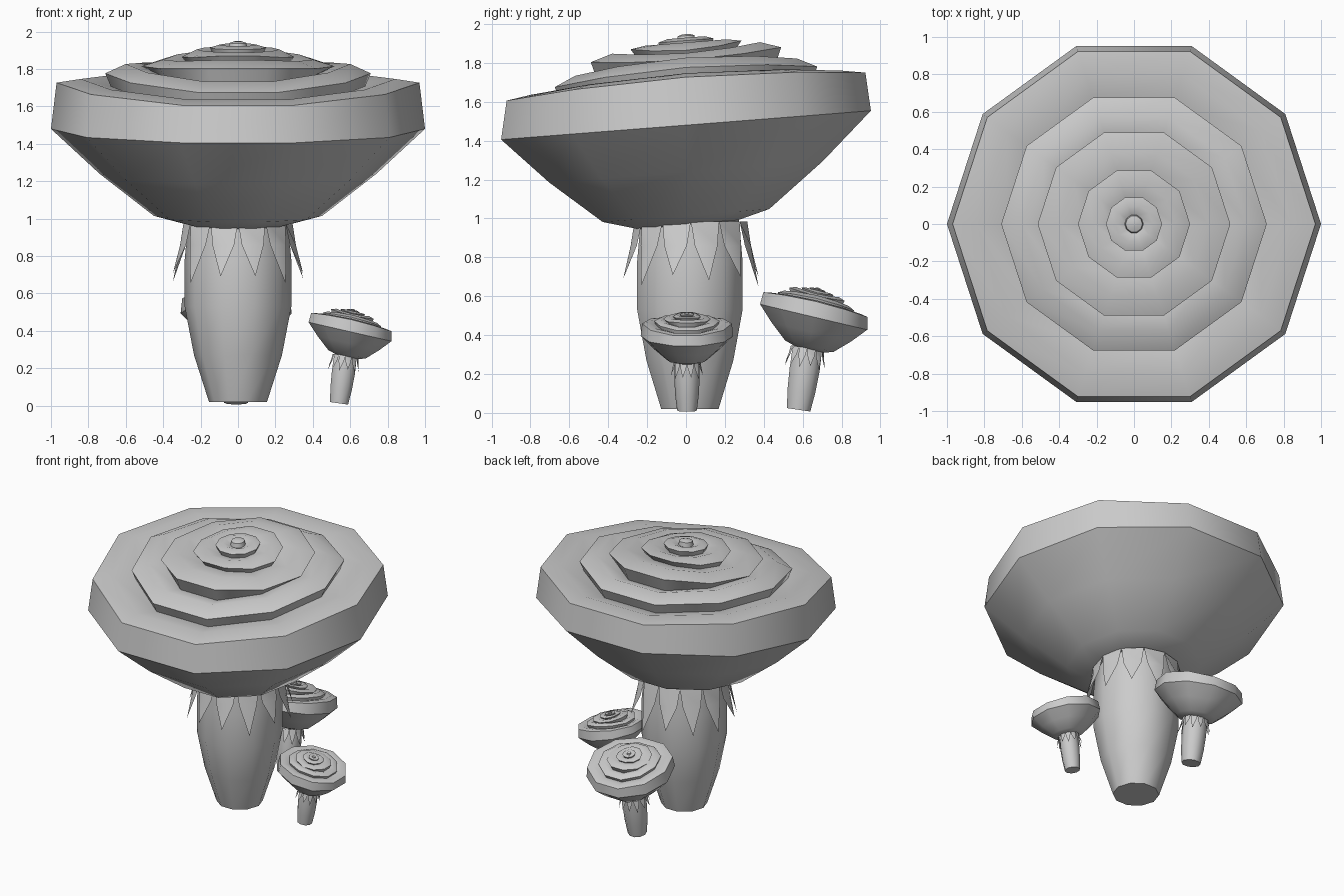
import bpy, bmesh, math
from mathutils import Matrix

if "Cube" in bpy.data.objects:
    bpy.data.objects.remove(bpy.data.objects["Cube"])

SIDES = 10


def make(name, verts, faces, matrix, angle):
    mesh = bpy.data.meshes.new(name)
    mesh.from_pydata(verts, [], faces)
    bm = bmesh.new()
    bm.from_mesh(mesh)
    bmesh.ops.recalc_face_normals(bm, faces=bm.faces)
    bm.to_mesh(mesh)
    bm.free()
    obj = bpy.data.objects.new(name, mesh)
    bpy.context.collection.objects.link(obj)
    obj.matrix_world = matrix
    bpy.ops.object.select_all(action='DESELECT')
    obj.select_set(True)
    bpy.context.view_layer.objects.active = obj
    bpy.ops.object.shade_smooth_by_angle(angle=math.radians(angle))
    return obj


def lathe(name, profile, matrix, y_off=0.0, slope=0.0, wobble=None, angle=50):
    """Revolve (radius, height) points into a ten-sided solid with capped ends."""
    verts, faces = [], []
    for k, (r, z) in enumerate(profile):
        for i in range(SIDES):
            a = math.tau * i / SIDES
            x, y = r * math.cos(a), r * math.sin(a)
            dz = slope * y + (wobble(k, a) if wobble else 0)
            verts.append((x, y + y_off, z + dz))
    for k in range(len(profile) - 1):
        for i in range(SIDES):
            j = (i + 1) % SIDES
            b, t = k * SIDES, (k + 1) * SIDES
            faces.append((b + i, b + j, t + j, t + i))
    faces.append(tuple(range(SIDES)))
    faces.append(tuple(range(len(verts) - SIDES, len(verts))))
    return make(name, verts, faces, matrix, angle)


# Layered cap: underside, bulging outer rim, then nested petal rings
CAP = [(0.26, 0.965), (0.45, 1.015), (0.74, 1.24), (1.0, 1.48),
       (0.97, 1.70), (0.84, 1.72), (0.68, 1.68),
       (0.71, 1.75), (0.60, 1.80), (0.48, 1.77),
       (0.515, 1.83), (0.40, 1.865), (0.27, 1.84),
       (0.30, 1.88), (0.22, 1.905), (0.135, 1.88),
       (0.15, 1.915), (0.10, 1.93), (0.05, 1.91),
       (0.045, 1.94), (0.02, 1.948)]


def petal_wave(k, a):
    if 4 <= k <= 9:
        return 0.027 * math.cos(2 * a)
    if 10 <= k <= 13:
        return -0.015 * math.cos(2 * a)
    return 0


def calyx(name, matrix, count=12):
    """Ring of pointed leaves hanging under the cap."""
    verts, faces = [], []
    for i in range(count):
        a = math.tau * (i + 0.5) / count
        h = math.pi / count
        drop = 0.03 * math.sin(i * 2.4)
        pts = [(0.29, a - h, 0.985), (0.29, a + h, 0.985),
               (0.31, a + h * 0.75, 0.86), (0.36, a, 0.68 + drop),
               (0.31, a - h * 0.75, 0.86), (0.32, a, 0.86)]
        n = len(verts)
        verts += [(r * math.cos(t), r * math.sin(t) + 0.025, z) for r, t, z in pts]
        faces += [(n, n + 1, n + 2, n + 5), (n, n + 5, n + 4),
                  (n + 5, n + 2, n + 3), (n + 4, n + 5, n + 3)]
    return make(name, verts, faces, matrix, 30)


def mushroom(prefix, base, scale, stretch, turn, lean, stem):
    m = (Matrix.Translation(base)
         @ Matrix.Rotation(math.radians(turn), 4, 'Z')
         @ Matrix.Rotation(math.radians(lean), 4, 'X')
         @ Matrix.Diagonal((scale, scale, scale * stretch, 1)))
    lathe(prefix + "_stem", stem, m, y_off=0.02)
    lathe(prefix + "_cap", CAP, m, slope=0.078, wobble=petal_wave)
    calyx(prefix + "_calyx", m)


# One large mushroom and two small leaning ones
BIG_STEM = [(0.155, 0.02), (0.235, 0.27), (0.285, 0.53), (0.285, 0.78), (0.265, 1.0)]
SMALL_STEM = [(0.215, 0.0), (0.255, 0.3), (0.275, 0.65), (0.26, 1.0)]

mushroom("large", (0, 0, 0), 1.0, 1.0, 0, 0, BIG_STEM)
mushroom("small_right", (0.545, 0.005, 0.012), 0.238, 1.1, 90, 8, SMALL_STEM)
mushroom("small_back", (-0.01, 0.585, 0.015), 0.297, 1.1, 180, 8.5, SMALL_STEM)
